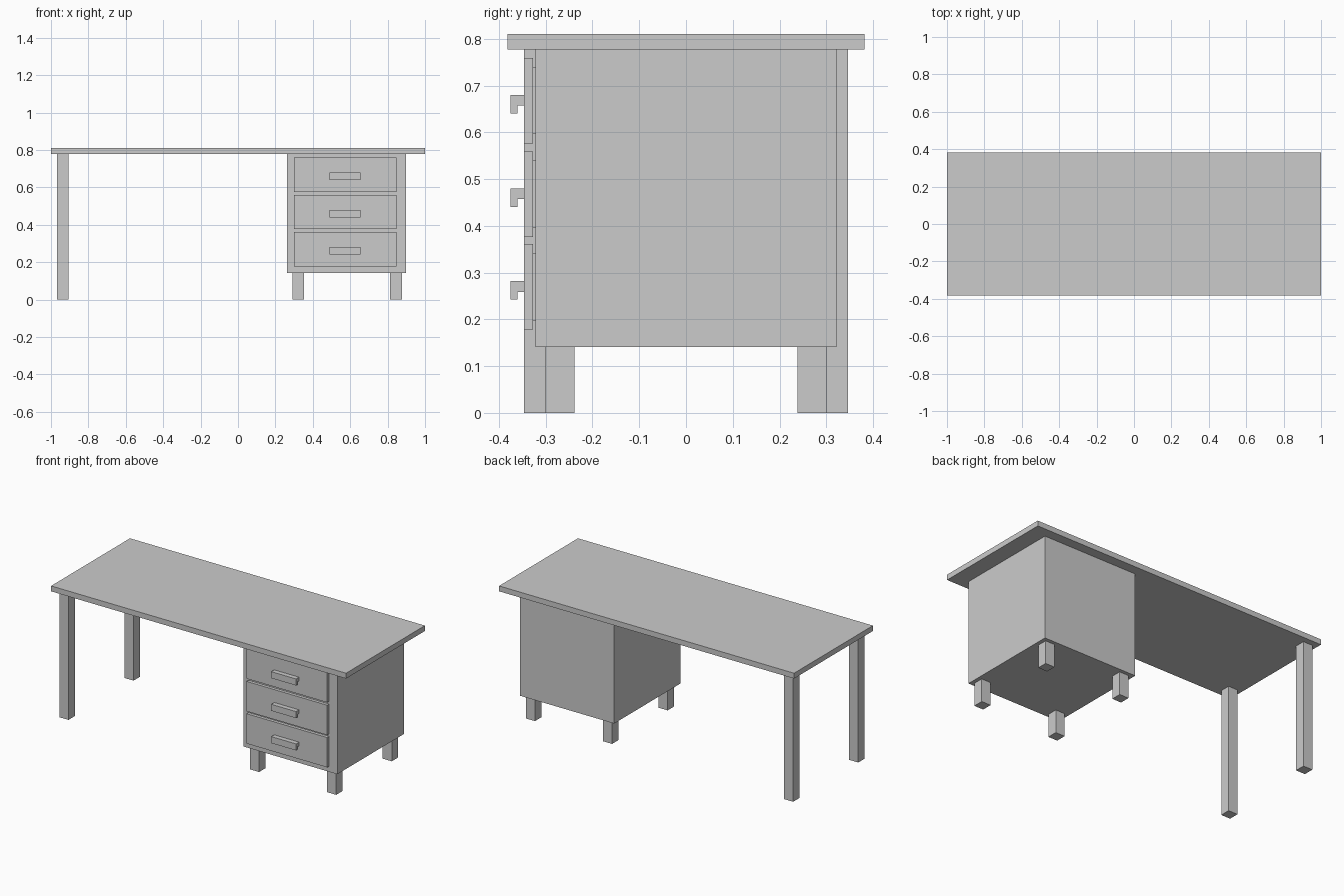
import bpy, bmesh

if "Cube" in bpy.data.objects:
    bpy.data.objects.remove(bpy.data.objects["Cube"])


def prism(name, profile, x0, x1):
    """Extrude a (y, z) profile along x."""
    bm = bmesh.new()
    face = bm.faces.new([bm.verts.new((x0, y, z)) for y, z in profile])
    ext = bmesh.ops.extrude_face_region(bm, geom=[face])
    moved = [v for v in ext["geom"] if isinstance(v, bmesh.types.BMVert)]
    bmesh.ops.translate(bm, verts=moved, vec=(x1 - x0, 0, 0))
    bmesh.ops.recalc_face_normals(bm, faces=bm.faces)
    mesh = bpy.data.meshes.new(name)
    bm.to_mesh(mesh)
    bm.free()
    obj = bpy.data.objects.new(name, mesh)
    bpy.context.collection.objects.link(obj)
    return obj


def box(name, x, y, z):
    """Box from (min, max) ranges."""
    return prism(name, [(y[0], z[0]), (y[1], z[0]), (y[1], z[1]), (y[0], z[1])], *x)


# Desktop and cabinet
TOP = 0.777
box("desktop", (-1, 1), (-0.382, 0.382), (TOP, 0.81))
box("cabinet", (0.262, 0.899), (-0.322, 0.322), (0.141, TOP))

# Legs: tall pair on the left, short ones under the cabinet
LEG = 0.062
for side, s in (("front", -1), ("back", 1)):
    for name, x, y, top in (("tall_leg", -0.969, 0.315, TOP),
                            ("short_leg_left", 0.291, 0.269, 0.141),
                            ("short_leg_right", 0.814, 0.269, 0.141)):
        yc = s * y
        box(f"{side}_{name}", (x, x + LEG), (yc - LEG / 2, yc + LEG / 2), (0, top))

# Drawers: front panel, inset body behind it, hooked handle
for i, z in enumerate((0.178, 0.376, 0.576)):
    box(f"drawer_front_{i + 1}", (0.30, 0.847), (-0.346, -0.327), (z, z + 0.183))
    box(f"drawer_body_{i + 1}", (0.32, 0.827), (-0.327, -0.315), (z + 0.02, z + 0.164))
    h = z + 0.064
    hook = [(-0.346, h + 0.04), (-0.375, h + 0.04), (-0.375, h),
            (-0.36, h), (-0.36, h + 0.017), (-0.346, h + 0.017)]
    prism(f"drawer_handle_{i + 1}", hook, 0.488, 0.656)
